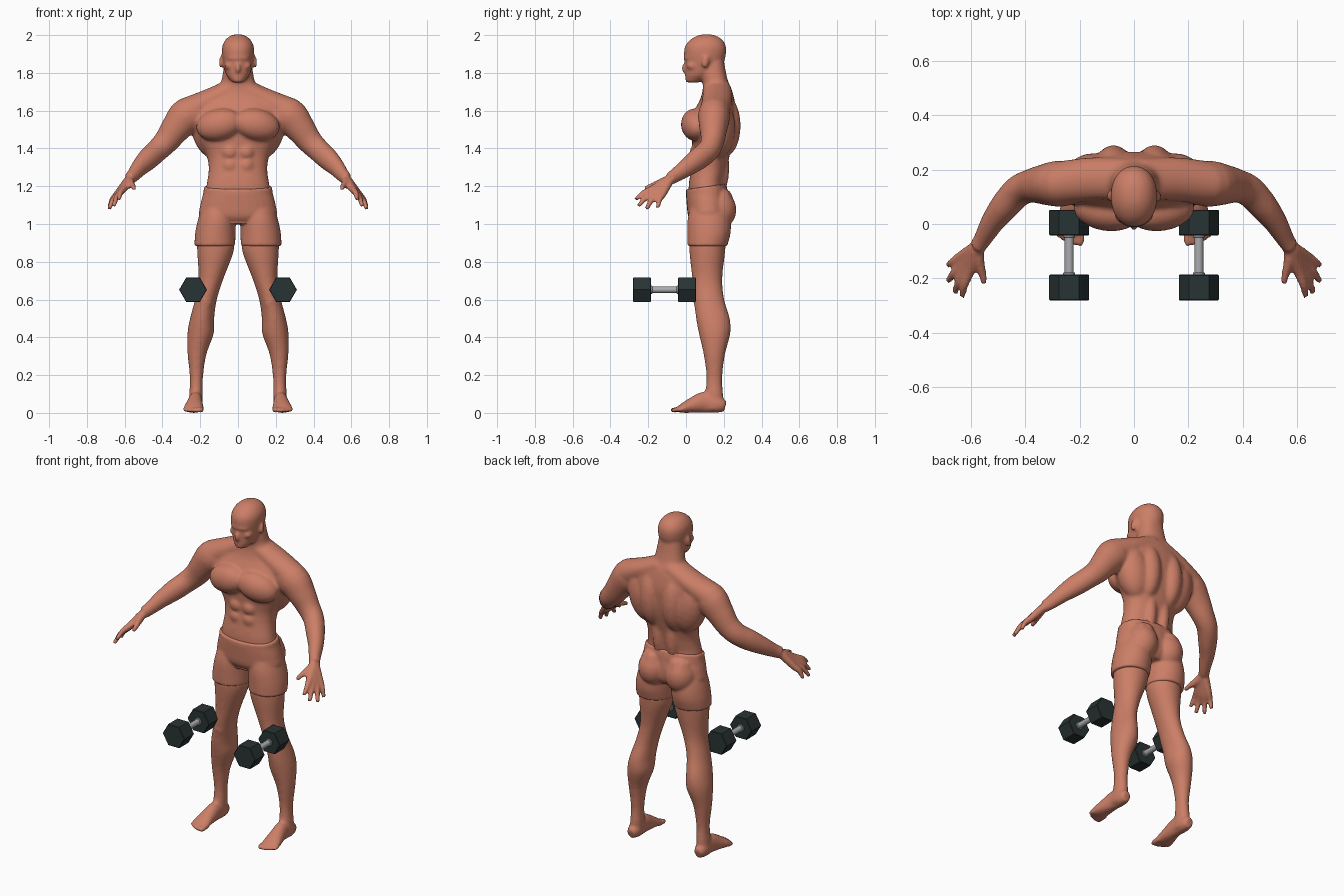
import bpy, bmesh
from math import cos, sin, pi, radians
from mathutils import Vector, Matrix, Euler

cube = bpy.data.objects.get("Cube")
if cube:
    bpy.data.objects.remove(cube)


def material(name, rgb, rough):
    m = bpy.data.materials.new(name)
    m.use_nodes = True
    m.diffuse_color = (*rgb, 1)
    node = m.node_tree.nodes["Principled BSDF"]
    node.inputs["Base Color"].default_value = (*rgb, 1)
    node.inputs["Roughness"].default_value = rough
    return m


SKIN = material("skin", (0.6, 0.21, 0.135), 0.6)
IRON = material("dark iron", (0.022, 0.033, 0.033), 0.6)
STEEL = material("steel", (0.4, 0.41, 0.43), 0.5)


def spline(pts, k):
    """Catmull-Rom interpolation through rings (x, y, z, width, depth)."""
    pts = [Vector(p) for p in pts]
    out = []
    for i in range(len(pts) - 1):
        a, b, c = pts[max(i - 1, 0)], pts[i], pts[i + 1]
        d = pts[min(i + 2, len(pts) - 1)]
        for j in range(k):
            t = j / k
            out.append(0.5 * (2 * b + (c - a) * t + (2 * a - 5 * b + 4 * c - d) * t * t
                              + (3 * b - a - 3 * c + d) * t ** 3))
    return out + [pts[-1]]


def tube(bm, rings, flat=False, n=28, k=4, square=1.0):
    """Loft closed rings: horizontal if flat, else across the path."""
    rings = spline(rings, k)
    loops = []
    for i, r in enumerate(rings):
        u, v = Vector((1, 0, 0)), Vector((0, 1, 0))
        if not flat:
            t = (rings[min(i + 1, len(rings) - 1)] - rings[max(i - 1, 0)])[:3]
            t = Vector(t).normalized()
            u = t.cross(Vector((0, 0, 1))).normalized()
            v = u.cross(t)
        loop = []
        for j in range(n):
            c, s = cos(2 * pi * j / n), sin(2 * pi * j / n)
            c = abs(c) ** square * (1 if c > 0 else -1)
            s = abs(s) ** square * (1 if s > 0 else -1)
            loop.append(bm.verts.new(Vector(r[:3]) + u * c * r[3] + v * s * r[4]))
        loops.append(loop)
    for a, b in zip(loops, loops[1:]):
        for j in range(n):
            bm.faces.new((a[j], a[j - 1], b[j - 1], b[j]))
    bm.faces.new(loops[0])
    bm.faces.new(loops[-1][::-1])


def stack(bm, rows, x=0, square=1.0):
    """Loft of level sections given as (z, half width, front y, back y, centre x)."""
    tube(bm, [((r[4] if len(r) > 4 else x), (r[2] + r[3]) / 2, r[0], r[1], (r[3] - r[2]) / 2)
              for r in rows], flat=True, square=square)


def blob(bm, at, size, rot=(0, 0, 0)):
    turn = Euler([radians(a) for a in rot]).to_matrix().to_4x4()
    mat = Matrix.Translation(at) @ turn @ Matrix.Diagonal((*size, 1))
    bmesh.ops.create_icosphere(bm, subdivisions=3, radius=1, matrix=mat)


def mirror(bm):
    geom = bmesh.ops.duplicate(bm, geom=bm.verts[:] + bm.edges[:] + bm.faces[:])["geom"]
    for v in geom:
        if isinstance(v, bmesh.types.BMVert):
            v.co.x = -v.co.x


def add_object(name, bm, mat):
    bmesh.ops.recalc_face_normals(bm, faces=bm.faces)
    mesh = bpy.data.meshes.new(name)
    bm.to_mesh(mesh)
    bm.free()
    mesh.materials.append(mat)
    ob = bpy.data.objects.new(name, mesh)
    bpy.context.collection.objects.link(ob)
    return ob


def fuse(name, bm, voxel, rounds, core):
    """Weld overlapping volumes into one skin, relaxing the core more."""
    ob = add_object(name, bm, SKIN)
    mod = ob.modifiers.new("Weld", "REMESH")
    mod.mode, mod.voxel_size = "VOXEL", voxel
    dg = bpy.context.evaluated_depsgraph_get()
    mesh = bpy.data.meshes.new_from_object(ob.evaluated_get(dg))
    ob.modifiers.clear()
    ob.data = mesh
    bm = bmesh.new()
    bm.from_mesh(mesh)
    soft = [v for v in bm.verts if core(v.co)]
    for i in range(rounds):
        bmesh.ops.smooth_vert(bm, verts=bm.verts[:] if i < 2 else soft, factor=0.5,
                              use_axis_x=True, use_axis_y=True, use_axis_z=True)
    for v in bm.verts:
        v.co.z = max(v.co.z, 0)
    bm.to_mesh(mesh)
    bm.free()
    mesh.materials.clear()
    mesh.materials.append(SKIN)
    mesh.shade_smooth()
    return ob


body = bmesh.new()
# Leg
stack(body, [(1.0, .09, .03, .2, .11), (.93, .097, .018, .21, .117), (.85, .096, .018, .207, .12),
             (.71, .066, .033, .192, .143), (.6, .058, .041, .203, .17), (.5, .064, .053, .232, .19),
             (.42, .07, .068, .235, .198), (.31, .05, .093, .207, .217), (.19, .035, .108, .192, .22),
             (.1, .036, .1, .196, .222), (.02, .038, .09, .2, .225)])
blob(body, (.172, .075, .59), (.038, .036, .05))
# Foot and toes
tube(body, [(.225, .208, .034, .024, .028), (.225, .17, .044, .038, .045), (.225, .1, .056, .038, .056),
            (.23, .04, .042, .045, .043), (.235, -.01, .027, .053, .028), (.237, -.035, .02, .05, .019)])
for i in range(5):
    x, tip, r = .197 + .0205 * i, -.08 + .002 * i * i, .0155 - .0012 * i
    tube(body, [(x, -.015, .018, r, r), (x, (tip - .02) / 2, .017, r, r), (x, tip, .012, r * .75, r * .75)], n=12)
# Trapezius, shoulder and arm
tube(body, [(.03, .165, 1.72, .075, .05), (.15, .165, 1.655, .08, .062), (.27, .15, 1.59, .08, .08)])
tube(body, [(.2, .145, 1.58, .07, .09), (.27, .148, 1.573, .085, .096), (.33, .145, 1.505, .074, .08),
            (.378, .14, 1.44, .062, .068), (.425, .12, 1.392, .058, .062), (.475, .065, 1.345, .053, .06),
            (.52, .005, 1.3, .043, .049), (.555, -.055, 1.258, .033, .038), (.575, -.085, 1.24, .03, .034)])
# Hand: each finger runs from the wrist through its knuckle
wrist = Vector((.572, -.08, 1.243))
fingers = [((.602, -.17, 1.19), (.63, -.267, 1.13)), ((.618, -.163, 1.174), (.657, -.252, 1.094)),
           ((.63, -.147, 1.162), (.682, -.21, 1.078)), ((.638, -.122, 1.16), (.682, -.15, 1.086))]
for knuckle, tip in fingers:
    k, t = Vector(knuckle), Vector(tip)
    bend = (k + t) / 2 + Vector((.006, -.004, .006))
    path = [(wrist + (k - wrist) * .15, .024), (k, .02), (bend, .0155), (t, .011)]
    tube(body, [(*p, r, r) for p, r in path], n=12)
tube(body, [(.575, -.09, 1.235, .024, .024), (.568, -.14, 1.215, .02, .022),
            (.556, -.185, 1.2, .015, .015), (.55, -.22, 1.187, .011, .011)], n=12)
# Chest, back and belly muscles
blob(body, (.1, .047, 1.525), (.125, .073, .084), (0, 12, 8))
blob(body, (.15, .17, 1.51), (.1, .09, .17), (0, 12, 0))
blob(body, (.075, .2, 1.52), (.072, .09, .17))
blob(body, (.045, .17, 1.3), (.045, .06, .16))
for z in (1.24, 1.31, 1.38):
    blob(body, (.042, .055, z), (.045, .036, .042))
# Ear and cheek
blob(body, (.086, .105, 1.86), (.013, .021, .036), (-12, 0, 25))
blob(body, (.042, .04, 1.838), (.03, .038, .026))
mirror(body)
# Torso and neck
stack(body, [(1.0, .13, .03, .2), (1.1, .185, .017, .22), (1.2, .168, .014, .2), (1.26, .158, .022, .208),
             (1.31, .156, .03, .218), (1.37, .17, .036, .233), (1.45, .212, .03, .253),
             (1.53, .24, .03, .262), (1.6, .24, .045, .265), (1.66, .2, .075, .256),
             (1.71, .125, .088, .243), (1.75, .092, .088, .225), (1.8, .08, .08, .212),
             (1.87, .07, .08, .2)], square=.88)
# Head, nose, brow and chin
stack(body, [(1.748, .03, .0, .065), (1.78, .056, -.004, .13), (1.81, .069, -.005, .17),
             (1.85, .078, -.006, .197), (1.9, .085, -.011, .212), (1.94, .084, -.006, .212),
             (1.972, .069, .018, .196), (1.994, .045, .052, .166), (2.004, .018, .085, .13)], square=.94)
blob(body, (0, .0, 1.826), (.015, .024, .03), (-10, 0, 0))
blob(body, (0, .022, 1.878), (.06, .036, .014))
blob(body, (0, .022, 1.768), (.032, .028, .02))
fuse("body", body, .008, 7, lambda c: abs(c.x) < .5 and c.z > .12 and (c.z < 1.78 or c.z > 1.9))

# Shorts: thighs, buttocks and hips
shorts = bmesh.new()
stack(shorts, [(1.08, .09, .02, .22, .105), (1.02, .1, .008, .236, .113), (.95, .107, .006, .236, .12),
               (.883, .108, .007, .218, .123)])
blob(shorts, (.09, .17, 1.075), (.09, .097, .105))
mirror(shorts)
stack(shorts, [(1.0, .1, .04, .2), (1.04, .2, .012, .225), (1.1, .2, .004, .228),
               (1.16, .185, .0, .22), (1.197, .18, .0, .213)], square=.9)
for v in shorts.verts:
    if v.co.z > 1.15:
        v.co.z += .14 * (v.co.y - .1)
fuse("shorts", shorts, .007, 4, lambda c: .9 < c.z < 1.17)


# Dumbbells lying fore and aft beside the knees
def rod(name, x, spans, mat, n):
    bm = bmesh.new()
    for y0, y1, r, edge in spans:
        tube(bm, [(x, y0, .652, r - edge, r - edge), (x, y0 + edge, .652, r, r),
                  (x, y1 - edge, .652, r, r), (x, y1, .652, r - edge, r - edge)], n=n, k=1)
    ob = add_object(name, bm, mat)
    if n > 6:
        ob.data.shade_smooth()
        ob.data.set_sharp_from_angle(angle=radians(35))


for side, x in (("left", .238), ("right", -.238)):
    rod(side + "_dumbbell_heads", x, [(-.28, -.186, .0735, .003), (-.042, .052, .0735, .003)], IRON, 6)
    rod(side + "_dumbbell_handle", x, [(-.2, -.03, .0165, .001), (-.19, -.178, .022, .002),
                                       (-.05, -.038, .022, .002)], STEEL, 24)
